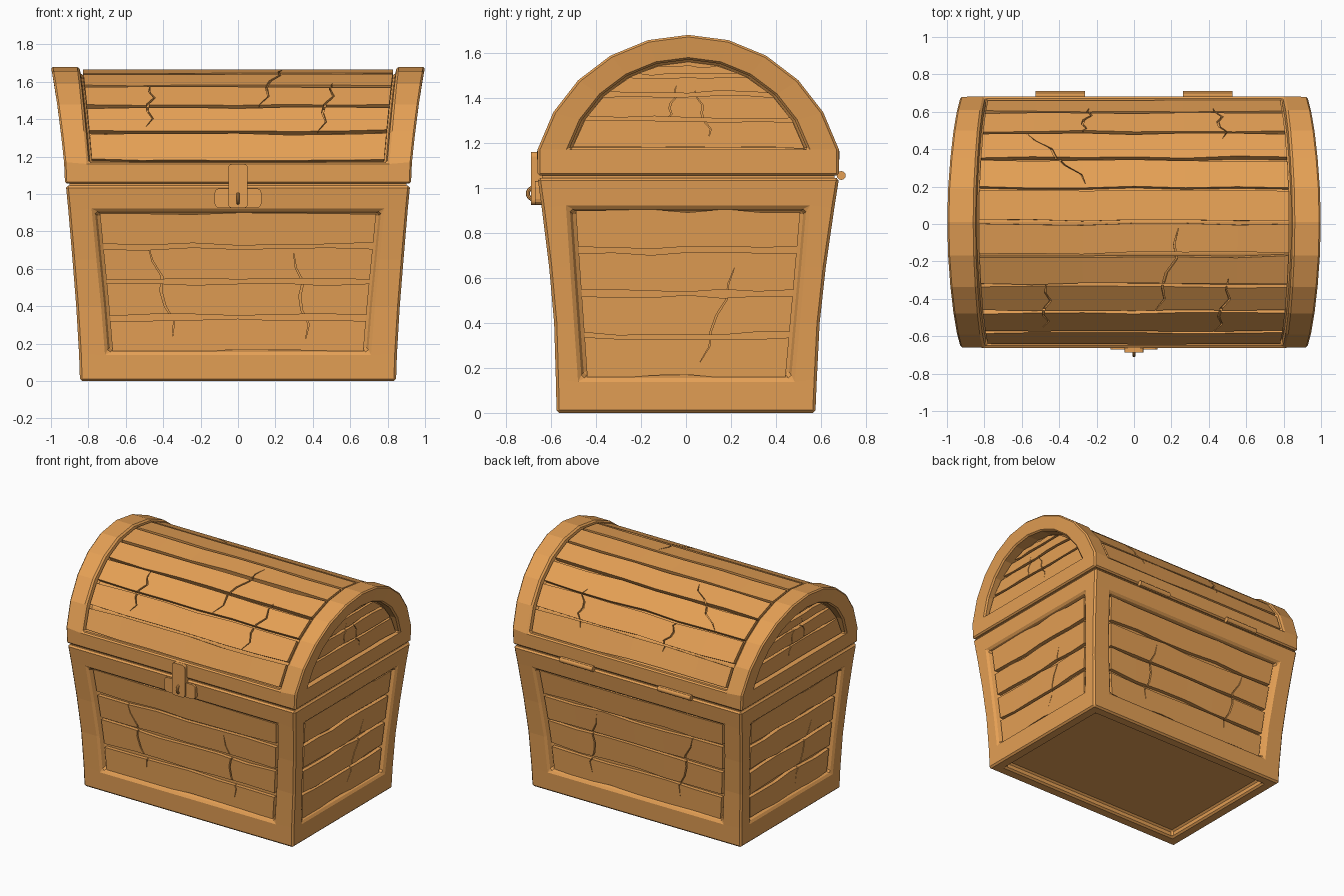
import bpy, bmesh, math, random
from mathutils import Vector

random.seed(4)
cube = bpy.data.objects.get("Cube")
if cube:
    bpy.data.objects.remove(cube, do_unlink=True)

wood = bpy.data.materials.new("warm_wood")
wood.use_nodes = True
WOOD = (0.78, 0.35, 0.09, 1)
wood.diffuse_color = WOOD
wood.node_tree.nodes["Principled BSDF"].inputs["Base Color"].default_value = WOOD


def finish(bm, name, bevel=0):
    bmesh.ops.recalc_face_normals(bm, faces=bm.faces)
    me = bpy.data.meshes.new(name)
    bm.to_mesh(me)
    bm.free()
    me.materials.append(wood)
    ob = bpy.data.objects.new(name, me)
    bpy.context.collection.objects.link(ob)
    if bevel:
        m = ob.modifiers.new("worn_edges", "BEVEL")
        m.width, m.segments, m.limit_method = bevel, 1, "ANGLE"
        m.angle_limit = math.radians(40)
    return ob


def blend(table, z):
    """Interpolate the rows of a (z, values...) profile."""
    for a, b in zip(table, table[1:]):
        if z <= b[0]:
            break
    f = max(0, min(1, (z - a[0]) / (b[0] - a[0])))
    return [p + (q - p) * f for p, q in zip(a[1:], b[1:])]


def strip(bm, surf, pairs, d0, d1):
    """Closed bar between two rails of (t, v) points on a surface, from depth d0 to d1."""
    rings = [[bm.verts.new(surf(*p, d)) for p, d in ((a, d0), (b, d0), (b, d1), (a, d1))]
             for a, b in pairs]
    for r, s in zip(rings, rings[1:]):
        for i in range(4):
            j = (i + 1) % 4
            bm.faces.new((r[i], r[j], s[j], s[i]))
    bm.faces.new(rings[0])
    bm.faces.new(rings[-1][::-1])


def planks(name, surf, edges, gap, d0, d1, cracks):
    """Row of uneven boards with thin cracks cut in them."""
    bm = bmesh.new()
    n = 6
    for lo, hi in zip(edges, edges[1:]):
        wob = lambda: random.uniform(-0.35, 0.35) * gap
        strip(bm, surf, [((-1 + 2 * i / n, lo + gap / 2 + wob()),
                          (-1 + 2 * i / n, hi - gap / 2 + wob())) for i in range(n + 1)], d0, d1)
    boards = finish(bm, name)
    bm = bmesh.new()
    span = edges[-1] - edges[0]
    for t, f0, f1, lean in cracks:
        path = []
        for i in range(7):
            f = i / 6
            w = 0.007 * math.sin(math.pi * f) + 0.001
            tt = t + lean * f + (0.025 if i % 3 == 1 else -0.015)
            v = edges[0] + span * (f0 + (f1 - f0) * f)
            path.append(((tt - w, v), (tt + w, v)))
        strip(bm, surf, path, d0 - 0.03, (d0 + d1) / 2)
    cutter = finish(bm, name + "_crack_cutter")
    cutter.hide_render = True
    m = boards.modifiers.new("cracks", "BOOLEAN")
    m.operation, m.solver, m.object = "DIFFERENCE", "EXACT", cutter
    bpy.context.view_layer.objects.active = boards
    bpy.ops.object.modifier_apply(modifier=m.name)
    bpy.data.objects.remove(cutter, do_unlink=True)


def sink(bm, faces, thick, depth):
    bmesh.ops.inset_region(bm, faces=faces, thickness=thick, depth=-depth, use_even_offset=True)


# Chest body: z, half width, half depth, half panel width, half panel depth
BODY = [(0, .845, .575, .69, .47), (.15, .85, .58, .70, .47), (.4, .865, .59, .72, .49),
        (.65, .885, .615, .745, .51), (.91, .907, .65, .77, .53), (1.045, .92, .67, .78, .54)]


def shift(z):
    return 0.01 * z


bm = bmesh.new()
rings = []
for z, hx, hy, wx, wy in BODY:
    pts = [(-hx, -hy), (-wx, -hy), (wx, -hy), (hx, -hy), (hx, -wy), (hx, wy)]
    pts += [(-x, -y) for x, y in pts]
    rings.append([bm.verts.new((x, y + shift(z), z)) for x, y in pts])
panels = [[] for _ in range(4)]
for row, (r, s) in enumerate(zip(rings, rings[1:])):
    for i in range(12):
        j = (i + 1) % 12
        f = bm.faces.new((r[i], r[j], s[j], s[i]))
        if i % 3 == 1 and 0 < row < 4:
            panels[i // 3].append(f)
base = bm.faces.new(rings[0][::-1])
bm.faces.new(rings[-1])
bm.normal_update()
for p in panels:
    sink(bm, p, 0.02, 0.05)
sink(bm, [base], 0.085, 0)
sink(bm, [base], 0.004, 0.05)
finish(bm, "chest_body", 0.012)


# Body boards on all four sides
def body_side(axis, sign):
    def surf(t, z, d):
        hx, hy, wx, wy = blend(BODY, z)
        if axis == "y":
            return Vector((t * (wx - .03), sign * (hy - d) + shift(z), z))
        return Vector((sign * (hx - d), t * (wy - .03) + shift(z), z))
    return surf


rows = [.15, .34, .53, .72, .91]
for name, axis, sign in (("front", "y", -1), ("back", "y", 1), ("left", "x", 1), ("right", "x", -1)):
    planks(name + "_boards", body_side(axis, sign), rows, 0.024, 0.022, 0.055,
           [(-.5, .12, .75, -.15), (.55, .1, .7, -.12)] if axis == "y"
           else [(.15 * sign, .1, .65, .3 * sign)])

# Lid: barrel arch with flared rims
R, CZ, CY = .695, .985, .01
LOW = math.asin((1.17 - CZ) / R)
STEP = (math.pi - 2 * LOW) / 10
ANGLES = [LOW + STEP * i for i in range(11)]
FLARE = [(1.055, .925, .795), (1.17, .93, .80), (1.4, .955, .82), (1.6, .985, .84), (1.68, 1.0, .85)]
GR, GZ, BACK = .551, 1.019, .875

arch = [(-.67, 1.055)] + [(-R * math.cos(a), CZ + R * math.sin(a)) for a in ANGLES] + [(.67, 1.055)]
bm = bmesh.new()
cols = []
for y, z in arch:
    hx, wx = blend(FLARE, z)
    cols.append([bm.verts.new((x, y + CY, z)) for x in (-hx, -wx, wx, hx)])
panel = []
for row, (r, s) in enumerate(zip(cols, cols[1:])):
    for i in range(3):
        f = bm.faces.new((r[i], r[i + 1], s[i + 1], s[i]))
        if i == 1 and 0 < row < 11:
            panel.append(f)
bm.faces.new(cols[0] + cols[-1][::-1])
# Gable frames with a deep arched opening
g_low = math.asin((1.17 - GZ) / GR)
for side, sign in ((0, -1), (3, 1)):
    rim, floor = [], []
    for i in range(11):
        a = g_low + (math.pi - 2 * g_low) * i / 10
        y, z = CY - GR * math.cos(a), GZ + GR * math.sin(a)
        rim.append(bm.verts.new((sign * blend(FLARE, z)[0], y, z)))
        floor.append(bm.verts.new((sign * BACK, y, z)))
    outer = [c[side] for c in cols]
    for i in range(10):
        bm.faces.new((outer[i + 1], outer[i + 2], rim[i + 1], rim[i]))
    for i in range(11):
        j = (i + 1) % 11
        bm.faces.new((rim[i], rim[j], floor[j], floor[i]))
    bm.faces.new((outer[0], outer[1], rim[0], rim[10], outer[11], outer[12]))
    bm.faces.new(floor)
bmesh.ops.recalc_face_normals(bm, faces=bm.faces)
sink(bm, panel, 0.012, 0.045)
finish(bm, "lid_frame", 0.01)


def lid_top(t, a, d):
    z = CZ + R * math.sin(a)
    return Vector((t * (blend(FLARE, z)[1] - .02), CY - (R - d) * math.cos(a), CZ + (R - d) * math.sin(a)))


edges = ANGLES[:]
edges[0] += .01
edges[-1] -= .01
planks("lid_boards", lid_top, edges, 0.03, 0.014, 0.05,
       [(-.6, .12, .3, .04), (.15, .2, .48, .15), (.55, .1, .32, .08),
        (-.3, .62, .8, -.4), (-.35, .8, .93, .06), (.6, .78, .93, -.05)])


def gable(sign):
    def surf(t, z, d):
        half = math.sqrt(max(0.0004, (GR - .012) ** 2 - (z - GZ) ** 2))
        return Vector((sign * (BACK + .03 - d), CY + t * half, z))
    return surf


for name, sign in (("left", 1), ("right", -1)):
    planks(name + "_gable_boards", gable(sign), [1.17, 1.305, 1.415, 1.495, 1.55], 0.018, 0, 0.035,
           [(-.2, .35, .75, .05), (.2, .15, .7, -.1)])


# Seam, latch and hinges
def box(name, lo, hi, bevel=0):
    bm = bmesh.new()
    bmesh.ops.create_cube(bm, size=1)
    for v in bm.verts:
        v.co = [a + (c + .5) * (b - a) for c, a, b in zip(v.co, lo, hi)]
    if bevel:
        corners = [e for e in bm.edges if abs(e.verts[0].co.y - e.verts[1].co.y) > 1e-4]
        bmesh.ops.bevel(bm, geom=corners, offset=bevel, segments=3, affect="EDGES", profile=0.5)
    return finish(bm, name)


box("seam", (-.9, -.64, 1.03), (.9, .66, 1.07))
box("latch_base", (-.125, -.672, .925), (.125, -.62, 1.03), .025)
box("latch_hasp", (-.052, -.688, .925), (.052, -.64, 1.16), .02)

bpy.ops.mesh.primitive_torus_add(major_radius=.026, minor_radius=.009, major_segments=16,
                                 minor_segments=8, location=(0, -.677, .975),
                                 rotation=(0, math.pi / 2, 0))
staple = bpy.context.object
staple.name = "latch_staple"
staple.data.materials.append(wood)
bpy.ops.object.shade_smooth_by_angle()

for name, x in (("left_hinge", .395), ("right_hinge", -.395)):
    bpy.ops.mesh.primitive_cylinder_add(vertices=12, radius=.02, depth=.265,
                                        location=(x, .69, 1.055), rotation=(0, math.pi / 2, 0))
    hinge = bpy.context.object
    hinge.name = name
    hinge.data.materials.append(wood)
    bpy.ops.object.shade_smooth_by_angle()
